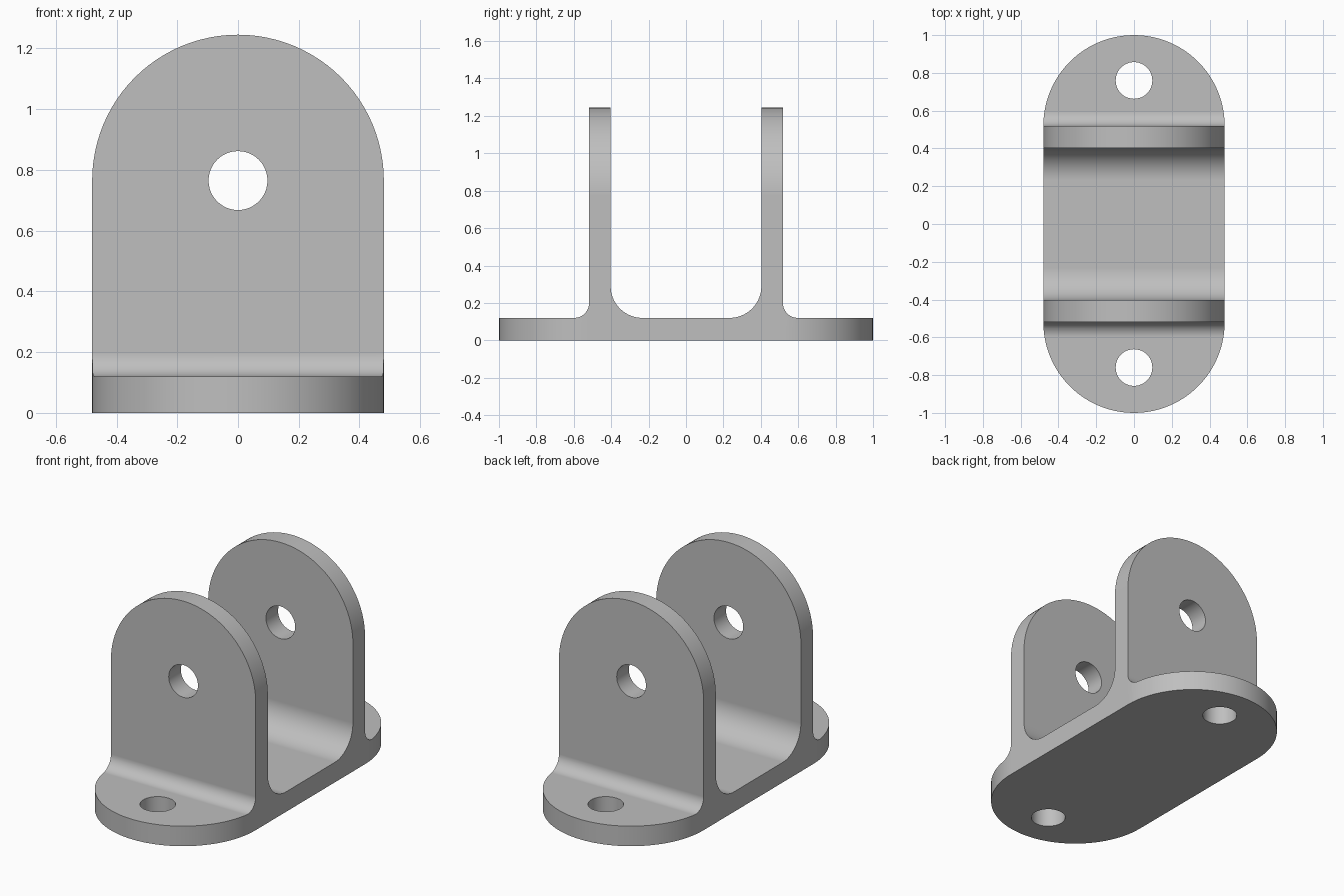
import bpy, bmesh
from math import pi, cos, sin
from mathutils import Vector

HALF_W = 0.48      # half width, also radius of the rounded ends
PLATE = 0.12       # base plate thickness
LUG_IN, LUG_OUT = 0.403, 0.518
PIN_Z = 0.765      # height of the lug arc and its hole
BOLT_Y = 0.76
HOLE_R = 0.097

old = bpy.data.objects.get("Cube")
if old:
    bpy.data.objects.remove(old, do_unlink=True)

grey = bpy.data.materials.new("plain grey")
grey.use_nodes = True
colour = (0.52, 0.52, 0.52, 1)
grey.diffuse_color = colour
grey.node_tree.nodes["Principled BSDF"].inputs["Base Color"].default_value = colour


def arc(cx, cy, r, start, end, steps):
    """Points on an arc, angles in quarter turns."""
    angles = [(start + (end - start) * i / steps) * pi / 2 for i in range(steps + 1)]
    return [(cx + r * cos(a), cy + r * sin(a)) for a in angles]


def prism(name, outline, place, sweep):
    """Extrude a 2D outline, placed in space by a function, along a vector."""
    bm = bmesh.new()
    face = bm.faces.new([bm.verts.new(place(u, v)) for u, v in outline])
    grown = bmesh.ops.extrude_face_region(bm, geom=[face])["geom"]
    bmesh.ops.translate(bm, vec=Vector(sweep),
                        verts=[g for g in grown if isinstance(g, bmesh.types.BMVert)])
    bmesh.ops.recalc_face_normals(bm, faces=bm.faces)
    mesh = bpy.data.meshes.new(name)
    bm.to_mesh(mesh)
    bm.free()
    mesh.materials.append(grey)
    obj = bpy.data.objects.new(name, mesh)
    bpy.context.collection.objects.link(obj)
    return obj


def cut(body, cutter, operation):
    """Apply a boolean and discard the cutter."""
    cutter.hide_render = True
    mod = body.modifiers.new(cutter.name, 'BOOLEAN')
    mod.object, mod.operation, mod.solver = cutter, operation, 'EXACT'
    bpy.context.view_layer.objects.active = body
    bpy.ops.object.modifier_apply(modifier=mod.name)
    bpy.data.objects.remove(cutter, do_unlink=True)


# Side profile: plate, two lugs and their fillets, swept across the width
top = PIN_Z + HALF_W
big, small = 0.17, 0.08
half = [(1.1, 0), (1.1, PLATE)]
half += arc(LUG_OUT + small, PLATE + small, small, 3, 2, 12)
half += [(LUG_OUT, top + 0.1), (LUG_IN, top + 0.1)]
half += arc(LUG_IN - big, PLATE + big, big, 4, 3, 16)
profile = half + [(-y, z) for y, z in reversed(half)]
bracket = prism("bracket", profile, lambda y, z: (-0.6, y, z), (1.2, 0, 0))

# Rounded ends of the plate, seen from above
end_y = 1 - HALF_W
stadium = arc(0, end_y, HALF_W, 0, 2, 48) + arc(0, -end_y, HALF_W, 2, 4, 48)
cut(bracket, prism("plate_outline", stadium,
                   lambda x, y: (x, y, -0.2), (0, 0, 2)), 'INTERSECT')

# Rounded tops of the lugs, seen from the front
arch = arc(0, PIN_Z, HALF_W + 0.0003, 0, 2, 48)
arch += [(-HALF_W - 0.0003, -0.2), (HALF_W + 0.0003, -0.2)]
cut(bracket, prism("lug_outline", arch,
                   lambda x, z: (x, -1.2, z), (0, 2.4, 0)), 'INTERSECT')

# Pin hole through both lugs, bolt holes through the plate ends
circle = arc(0, 0, HOLE_R, 0, 4, 48)[:-1]
cut(bracket, prism("pin_hole", circle,
                   lambda x, z: (x, -0.7, z + PIN_Z), (0, 1.4, 0)), 'DIFFERENCE')
for side in (-1, 1):
    cut(bracket, prism("bolt_hole", circle,
                       lambda x, y: (x, y + side * BOLT_Y, -0.1), (0, 0, 0.4)), 'DIFFERENCE')

# Smooth curves with crisp edges and flat faces
bpy.ops.object.select_all(action='DESELECT')
bracket.select_set(True)
bpy.context.view_layer.objects.active = bracket
bpy.ops.object.shade_smooth_by_angle(angle=pi / 6)
weighted = bracket.modifiers.new("flat_face_normals", 'WEIGHTED_NORMAL')
weighted.keep_sharp = True
